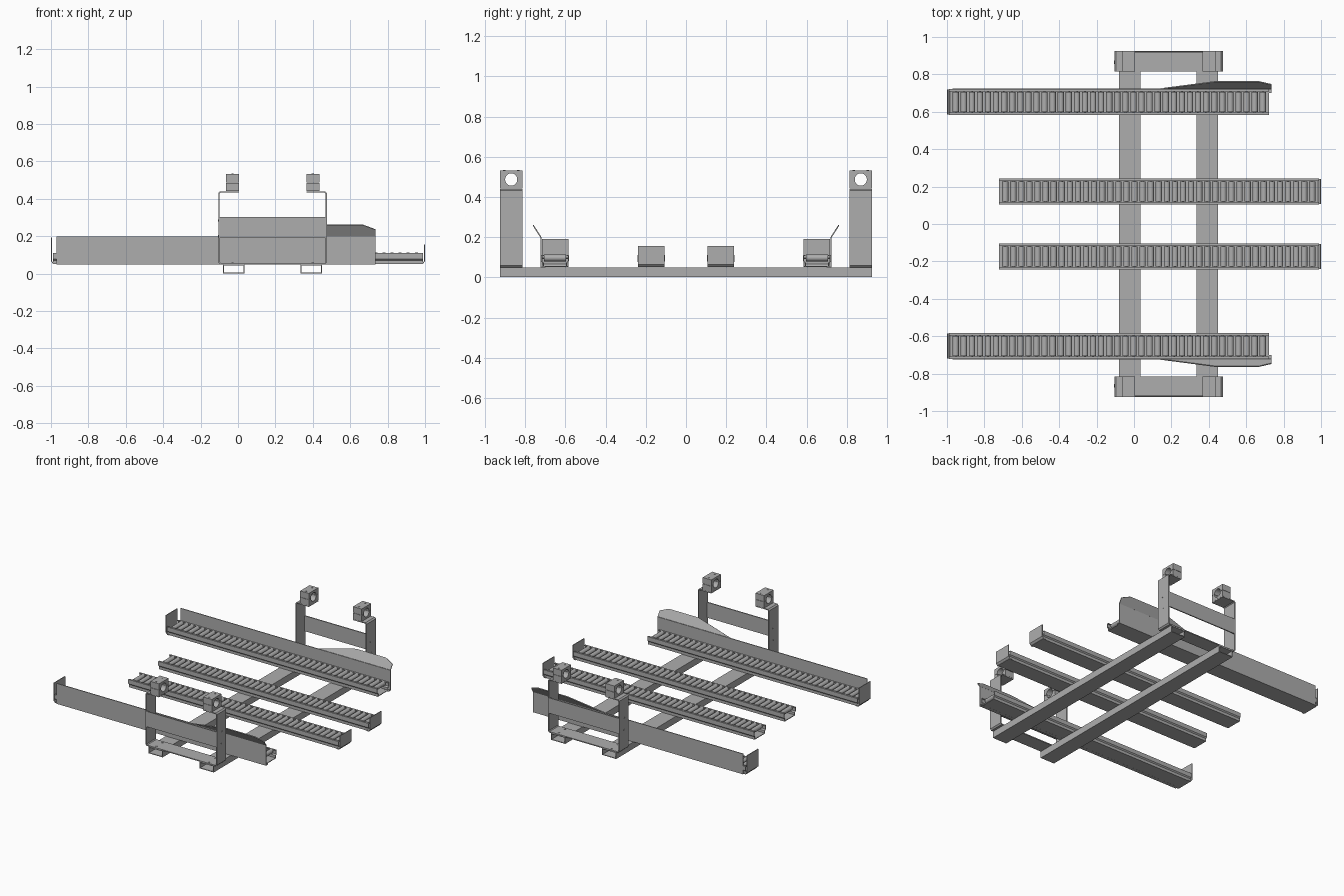
import bpy, bmesh, math
from mathutils import Matrix, Vector

if "Cube" in bpy.data.objects:
    bpy.data.objects.remove(bpy.data.objects["Cube"], do_unlink=True)

steel = bpy.data.materials.new("grey steel")
steel.use_nodes = True
GREY = (0.42, 0.42, 0.42, 1)
steel.diffuse_color = GREY
steel.node_tree.nodes["Principled BSDF"].inputs["Base Color"].default_value = GREY


def finish(name, bm):
    bmesh.ops.recalc_face_normals(bm, faces=bm.faces)
    mesh = bpy.data.meshes.new(name)
    bm.to_mesh(mesh)
    bm.free()
    mesh.materials.append(steel)
    ob = bpy.data.objects.new(name, mesh)
    bpy.context.collection.objects.link(ob)
    return ob


def place(axis, along, a, b):
    """Point at a distance along the sweep axis, with profile (a, b)."""
    return (along, a, b) if axis == "x" else (a, along, b)


def sheet(name, axis, start, end, profile, thick, closed=False):
    """Bent sheet metal: a polyline swept along an axis, then thickened."""
    bm = bmesh.new()
    rows = [[bm.verts.new(place(axis, t, a, b)) for a, b in profile] for t in (start, end)]
    n = len(profile)
    for i in range(n if closed else n - 1):
        j = (i + 1) % n
        bm.faces.new((rows[0][i], rows[0][j], rows[1][j], rows[1][i]))
    ob = finish(name, bm)
    mod = ob.modifiers.new("thickness", "SOLIDIFY")
    mod.thickness, mod.offset, mod.use_even_offset = thick, 0, True
    return ob


def prism(name, axis, start, end, outline):
    """Solid outline swept along an axis."""
    bm = bmesh.new()
    face = bm.faces.new([bm.verts.new(place(axis, start, a, b)) for a, b in outline])
    new = bmesh.ops.extrude_face_region(bm, geom=[face])["geom"]
    step = Vector(place(axis, end - start, 0, 0))
    bmesh.ops.translate(bm, vec=step, verts=[v for v in new if isinstance(v, bmesh.types.BMVert)])
    return finish(name, bm)


def box(name, x0, x1, y0, y1, z0, z1):
    return prism(name, "x", x0, x1, [(y0, z0), (y1, z0), (y1, z1), (y0, z1)])


def cylinder(bm, radius, length, centre, axis, sides):
    turn = {"x": Matrix.Rotation(math.pi / 2, 4, "Y"),
            "y": Matrix.Rotation(math.pi / 2, 4, "X"), "z": Matrix()}[axis]
    bmesh.ops.create_cone(bm, cap_ends=True, segments=sides, radius1=radius, radius2=radius,
                          depth=length, matrix=Matrix.Translation(centre) @ turn)


def smooth(ob):
    for p in ob.data.polygons:
        p.use_smooth = len(p.vertices) == 4


def conveyor(name, x0, x1, yc, stop_end, stop_top):
    """Roller track: channel, rollers on axles, and a stop plate at one end."""
    w = 0.066
    # Channel with an outward step on each side
    half = [(w - 0.008, 0.053), (w - 0.008, 0.072), (w, 0.08), (w, 0.108), (w - 0.01, 0.108)]
    profile = [(yc - a, b) for a, b in reversed(half)] + [(yc + a, b) for a, b in half]
    sheet(name + "_channel", "x", x0 + 0.012, x1 - 0.012, profile, 0.005)
    # Rollers
    pitch = 0.0432
    count = int((x1 - x0 - 0.06) / pitch) + 1
    first = (x0 + x1) / 2 - pitch * (count - 1) / 2
    bm = bmesh.new()
    cylinder(bm, 0.017, 0.108, (first, yc, 0.097), "y", 14)
    cylinder(bm, 0.005, 0.134, (first, yc, 0.097), "y", 8)
    rollers = finish(name + "_rollers", bm)
    smooth(rollers)
    arr = rollers.modifiers.new("row", "ARRAY")
    arr.count, arr.use_relative_offset, arr.use_constant_offset = count, False, True
    arr.constant_offset_displace = (pitch, 0, 0)
    # Stop plate bent up from the channel floor
    e = x0 if stop_end < 0 else x1
    d = -stop_end
    profile = [(e + d * 0.03, 0.053), (e + d * 0.015, 0.053), (e + d * 0.003, 0.066), (e + d * 0.003, stop_top)]
    sheet(name + "_stop", "y", yc - 0.066, yc + 0.066, profile, 0.005)


def clamp_half(name, x0, x1, y, z, up):
    """Half of a split block around a round bore."""
    n = 16
    outer, bore = [], []
    for i in range(n + 1):
        a = math.pi * i / n
        c, s = math.cos(a), math.sin(a)
        m = max(abs(c), abs(s))
        outer.append((y + 0.055 * c / m, z + up * (0.001 + 0.045 * s / m)))
        bore.append((y + 0.03 * c, z + up * (0.001 + 0.03 * s)))
    prism(name, "x", x0, x1, outer + bore[::-1])


# Hollow crossbeams
for side, x in (("right", -0.0225), ("left", 0.3925)):
    loop = [(x - 0.055, 0.003), (x + 0.055, 0.003), (x + 0.055, 0.047), (x - 0.055, 0.047)]
    sheet(side + "_crossbeam", "y", -0.925, 0.925, loop, 0.005, closed=True)

for side, s in (("front", -1), ("back", 1)):
    # Roller tracks
    conveyor(side + "_outer_track", -1.0, 0.735, s * 0.652, -1, 0.192)
    conveyor(side + "_inner_track", -0.735, 1.0, s * 0.174, 1, 0.155)

    # Tall side guard and its flared flap
    sheet(side + "_guard", "x", -0.97, 0.735, [(s * 0.70, 0.053), (s * 0.722, 0.053), (s * 0.722, 0.2)], 0.006)
    bm = bmesh.new()
    flap = [(0.14, 0), (0.43, 1), (0.67, 1), (0.735, 0.6), (0.735, 0)]
    bm.faces.new([bm.verts.new((x, s * (0.723 + 0.038 * t), 0.2 + 0.06 * t)) for x, t in flap])
    ob = finish(side + "_guard_flap", bm)
    mod = ob.modifiers.new("thickness", "SOLIDIFY")
    mod.thickness, mod.offset = 0.006, 0

    # End bracket: one strap bent into a foot, two uprights and two shelves
    y0, y1 = sorted((s * 0.815, s * 0.925))
    strap = [(0.005, 0.437), (-0.094, 0.437), (-0.1015, 0.43), (-0.1015, 0.061), (-0.094, 0.0535)]
    strap += [(0.37 - x, z) for x, z in reversed(strap)]
    sheet(side + "_bracket", "y", y0, y1, strap, 0.007)
    p0, p1 = sorted((s * 0.915, s * 0.923))
    box(side + "_bracket_brace", -0.1, 0.47, p0, p1, 0.19, 0.303)

    # Split clamp blocks on the shelves
    for hand, x in (("right", -0.065), ("left", 0.365)):
        for part, up in (("upper", 1), ("lower", -1)):
            clamp_half(f"{side}_{hand}_{part}_clamp", x, x + 0.07, s * 0.87, 0.487, up)

    # Bolt heads
    bm = bmesh.new()
    for x in (-0.105, 0.475):
        for y, z in ((0.868, 0.2), (0.862, 0.285)):
            cylinder(bm, 0.006, 0.004, (x, s * y, z), "x", 10)
    for x in (-0.03, 0.4):
        for dy in (-0.035, 0.035):
            cylinder(bm, 0.006, 0.004, (x, s * (0.87 + dy), 0.058), "z", 10)
            cylinder(bm, 0.006, 0.004, (x, s * (0.87 + dy), 0.533), "z", 10)
    finish(side + "_bolts", bm)
